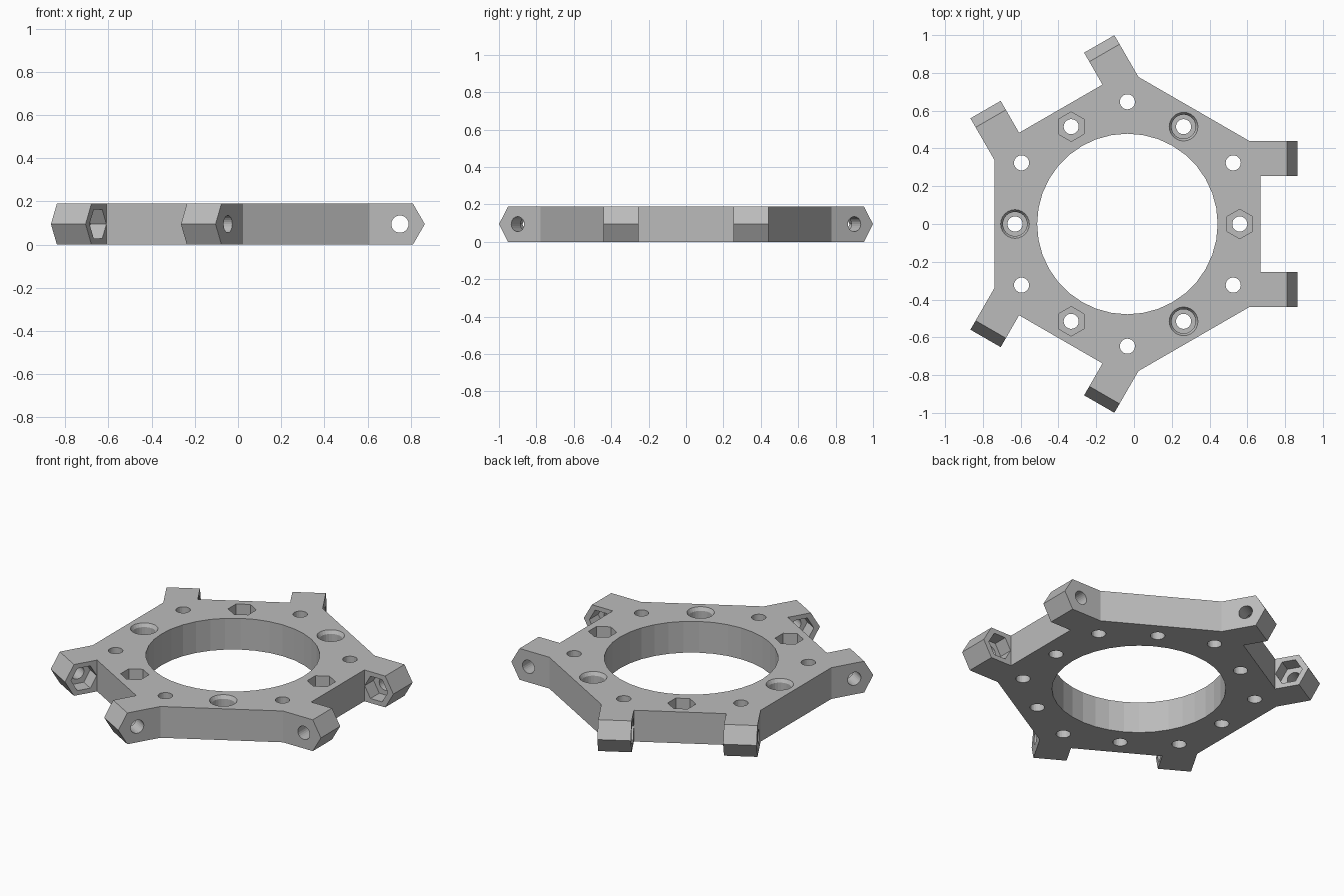
import bpy, bmesh
from math import radians
from mathutils import Matrix, Vector

cube = bpy.data.objects.get("Cube")
if cube:
    bpy.data.objects.remove(cube, do_unlink=True)

H = 0.19            # plate thickness
SIDE = 0.705        # centre to flat side
TIP = 0.90          # centre to arm point
BEVEL = 0.055       # how far the arm point projects
ARM_IN, ARM_OUT = 0.255, 0.44
SHIFT = Matrix.Translation((-0.035, 0, 0))
BOLT_R = 0.595      # circle of the countersunk bolts and nuts


def spin(deg):
    return SHIFT @ Matrix.Rotation(radians(deg), 4, 'Z')


def make_object(name, bm):
    bmesh.ops.recalc_face_normals(bm, faces=bm.faces)
    mesh = bpy.data.meshes.new(name)
    bm.to_mesh(mesh)
    bm.free()
    obj = bpy.data.objects.new(name, mesh)
    bpy.context.collection.objects.link(obj)
    return obj


def outline(tip, z):
    """Hexagon with a pair of arms on every other side."""
    half = [(SIDE, ARM_IN), (tip, ARM_IN), (tip, ARM_OUT), (0.645, ARM_OUT)]
    sector = [(x, -y) for x, y in reversed(half)] + half
    return [spin(a) @ Vector((x, y, z)) for a in (0, 120, 240) for x, y in sector]


# Plate with pointed arm ends: three stacked outlines, widest in the middle
bm = bmesh.new()
rings = [[bm.verts.new(p) for p in outline(tip, z)]
         for tip, z in ((TIP - BEVEL, 0), (TIP, H / 2), (TIP - BEVEL, H))]
bm.faces.new(rings[0])
bm.faces.new(rings[2])
for low, high in zip(rings, rings[1:]):
    for i in range(len(low)):
        j = (i + 1) % len(low)
        bm.faces.new((low[i], low[j], high[j], high[i]))
plate = make_object("mounting_ring", bm)


def drill(bm, matrix, r1, r2, start, end, sides=24):
    """Cylinder or cone along local z, from start to end."""
    place = matrix @ Matrix.Translation((0, 0, (start + end) / 2))
    bmesh.ops.create_cone(bm, cap_ends=True, segments=sides, radius1=r1,
                          radius2=r2, depth=end - start, matrix=place)


def at(deg, radius):
    return spin(deg) @ Matrix.Translation((radius, 0, 0))


def arm_axis(deg, side):
    """Local z runs outward across the arm, starting at its inner face."""
    return (spin(deg) @ Matrix.Translation((0.785, side * ARM_IN, H / 2))
            @ Matrix.Rotation(radians(-90 * side), 4, 'X'))


holes, pockets, rims = bmesh.new(), bmesh.new(), bmesh.new()

# Central opening and the ring of plain holes
drill(holes, SHIFT, 0.478, 0.478, -0.1, H + 0.1, 36)
for k in range(6):
    for matrix in (at(60 * k, BOLT_R), at(60 * k + 30, 0.647)):
        drill(holes, matrix, 0.04, 0.04, -0.1, H + 0.1)

for deg in (0, 120, 240):
    # Hexagonal nut pocket on top, corners along the tangent
    drill(pockets, at(deg, BOLT_R) , 0.078, 0.078, H - 0.09, H + 0.1, 6)
    # Round bolt head pocket with a flared rim
    drill(pockets, at(deg + 60, BOLT_R), 0.064, 0.064, H - 0.09, H + 0.1)
    drill(rims, at(deg + 60, BOLT_R), 0.064, 0.088, H - 0.02, H + 0.02)
    # Cross holes through the arms with nut pockets on the facing sides
    for side in (-1, 1):
        axis = arm_axis(deg, side)
        drill(holes, axis, 0.04, 0.04, -0.05, 0.25)
        turn = Matrix.Rotation(radians(30), 4, 'Z')
        drill(pockets, axis @ turn, 0.078, 0.078, -0.05, 0.085, 6)

# Cut everything out of the plate
bpy.context.view_layer.objects.active = plate
for name, cutter_bm in (("hole_cutter", holes), ("pocket_cutter", pockets),
                        ("rim_cutter", rims)):
    cutter = make_object(name, cutter_bm)
    cutter.hide_render = True
    mod = plate.modifiers.new(name, 'BOOLEAN')
    mod.operation = 'DIFFERENCE'
    mod.solver = 'EXACT'
    mod.object = cutter
    bpy.ops.object.modifier_apply(modifier=mod.name)
    bpy.data.objects.remove(cutter, do_unlink=True)

# Plain grey material
grey = bpy.data.materials.new("grey")
grey.use_nodes = True
color = (0.5, 0.5, 0.5, 1)
grey.diffuse_color = color
grey.node_tree.nodes["Principled BSDF"].inputs["Base Color"].default_value = color
plate.data.materials.clear()
plate.data.materials.append(grey)
for poly in plate.data.polygons:
    poly.material_index = 0
